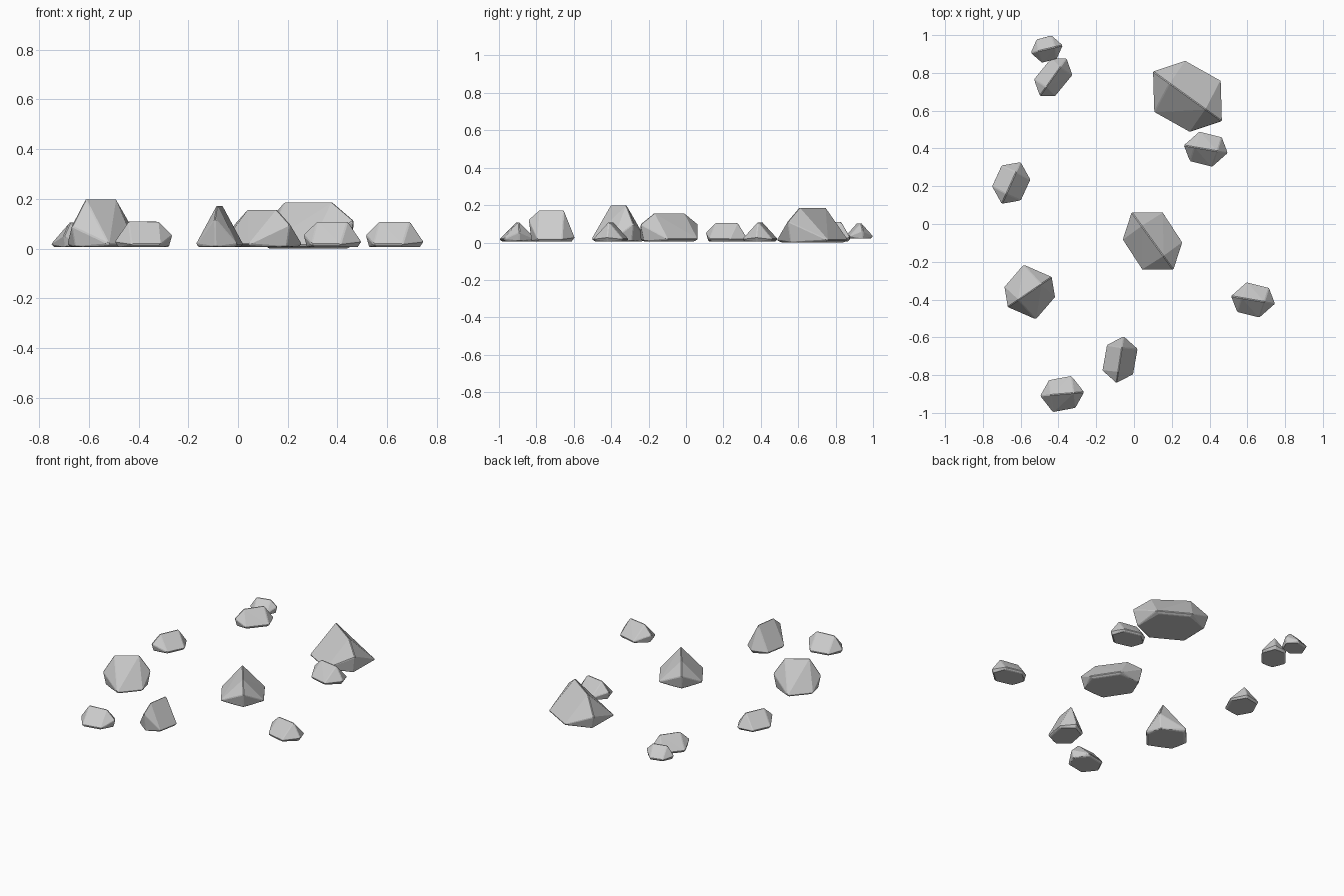
import bpy, bmesh
from mathutils import Vector

if "Cube" in bpy.data.objects:
    bpy.data.objects.remove(bpy.data.objects["Cube"])


def rock(name, centre, height, tip_levels, tip, side_a, side_b, base=0.006):
    """Low ridge-topped rock: point-symmetric hexagon outline, ridge between the two tips."""
    cx, cy = centre
    high, low = (max(base + 0.008, height * f) for f in tip_levels)
    skirt = base + 0.012
    outline = []
    for s, tip_z in ((1, high), (-1, low)):
        outline += [(s * tip[0], s * tip[1], tip_z),
                    (s * side_a[0], s * side_a[1], skirt),
                    (s * side_b[0], s * side_b[1], skirt)]
    pts = list(outline)
    pts += [(x * 0.88, y * 0.88, base) for x, y, z in outline]          # underside
    pts += [(s * 0.52 * tip[0], s * 0.52 * tip[1], height) for s in (1, -1)]  # ridge

    bm = bmesh.new()
    for x, y, z in pts:
        bm.verts.new(Vector((cx + x, cy + y, z)))
    res = bmesh.ops.convex_hull(bm, input=bm.verts[:])
    loose = [v for v in bm.verts if not v.link_faces]
    bmesh.ops.delete(bm, geom=loose, context='VERTS')
    bmesh.ops.dissolve_limit(bm, angle_limit=0.03, verts=bm.verts[:], edges=bm.edges[:])
    bmesh.ops.recalc_face_normals(bm, faces=bm.faces[:])
    mesh = bpy.data.meshes.new(name)
    bm.to_mesh(mesh)
    bm.free()
    obj = bpy.data.objects.new(name, mesh)
    bpy.context.collection.objects.link(obj)
    # slightly worn edges
    bev = obj.modifiers.new("worn_edges", 'BEVEL')
    bev.width = 0.004
    bev.segments = 1
    return obj


# large rocks
rock("rock_large", (.283, .676), .188, (.60, .45), (.183, -.132), (.010, -.190), (-.177, -.085), .001)
rock("rock_centre", (.098, -.090), .158, (.62, .62), (.111, -.153), (-.056, -.153), (-.159, .005))
rock("rock_tall", (-.552, -.360), .200, (.45, .50), (-.117, -.080), (-.135, .029), (-.034, .146))
rock("rock_steep", (-.074, -.718), .176, (.70, .15), (-.019, -.124), (-.095, -.056), (-.071, .077))

# two pebbles of the same shape
for name, centre in (("pebble_right", (.630, -.402)), ("pebble_beside_large", (.380, .396))):
    rock(name, centre, .111, (.50, .25), (-.117, .020), (-.032, .095), (.084, .066))

# remaining pebbles
rock("pebble_front", (-.380, -.900), .111, (.50, .25), (.117, .010), (.069, -.076), (-.048, -.098))
rock("pebble_left", (-.650, .217), .107, (.50, .20), (-.050, -.111), (-.103, -.016), (-.053, .093))
rock("pebble_back", (-.428, .777), .112, (.50, .25), (-.071, -.100), (-.103, -.010), (-.013, .100))
rock("pebble_back_small", (-.462, .926), .105, (.60, .40), (.085, .020), (.053, -.053), (-.024, -.074), .022)
